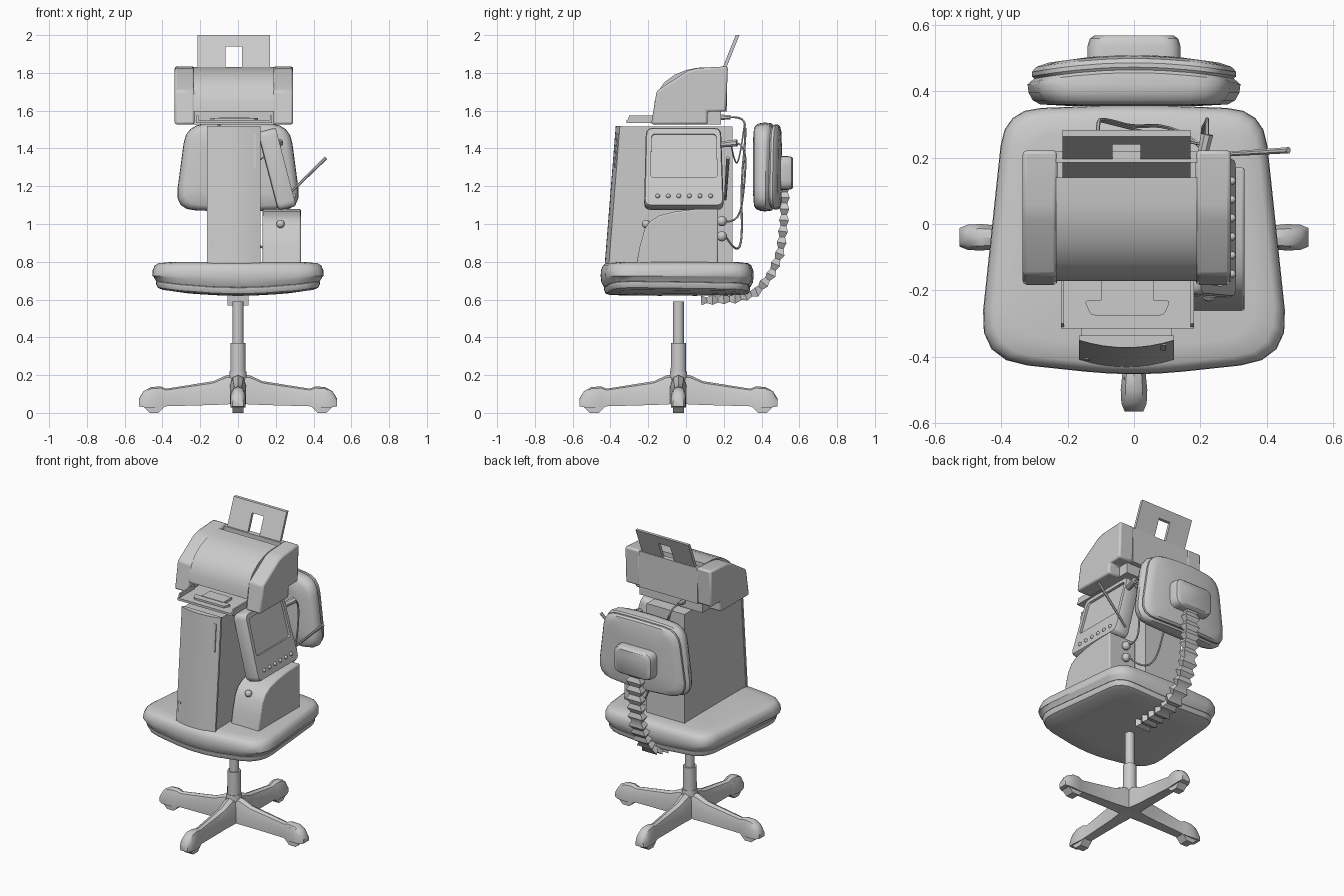
import bpy, bmesh, math
from mathutils import Vector, Matrix

if "Cube" in bpy.data.objects:
    bpy.data.objects.remove(bpy.data.objects["Cube"])

grey = bpy.data.materials.new("plain grey")
grey.diffuse_color = (0.6, 0.6, 0.6, 1)
grey.use_nodes = True
grey.node_tree.nodes["Principled BSDF"].inputs["Base Color"].default_value = grey.diffuse_color


def finish(name, bm, bevel=0, segs=2):
    bmesh.ops.recalc_face_normals(bm, faces=bm.faces)
    me = bpy.data.meshes.new(name)
    bm.to_mesh(me)
    bm.free()
    me.materials.append(grey)
    ob = bpy.data.objects.new(name, me)
    bpy.context.collection.objects.link(ob)
    if bevel:
        m = ob.modifiers.new("bevel", 'BEVEL')
        m.width, m.segments = bevel, segs
    return ob


def loft(name, rings, bevel=0, segs=2):
    """Skin a list of equal-length closed rings and cap both ends."""
    bm = bmesh.new()
    vs = [[bm.verts.new(p) for p in r] for r in rings]
    n = len(vs[0])
    for a, b in zip(vs, vs[1:]):
        for i in range(n):
            j = (i + 1) % n
            bm.faces.new((a[i], a[j], b[j], b[i]))
    bm.faces.new(vs[0])
    bm.faces.new(vs[-1])
    return finish(name, bm, bevel, segs)


def extrude(name, profile, x0, x1, bevel=0, segs=2):
    return loft(name, [[(x, y, z) for y, z in profile] for x in (x0, x1)], bevel, segs)


def box(name, x, y, z, bevel=0):
    return extrude(name, [(y[0], z[0]), (y[1], z[0]), (y[1], z[1]), (y[0], z[1])], x[0], x[1], bevel)


def rounded(poly, cuts, n=4):
    """Polygon with each corner replaced by a curve that starts cut away from it."""
    out = []
    for i, p in enumerate(poly):
        p = Vector(p)
        a, b = Vector(poly[i - 1]), Vector(poly[(i + 1) % len(poly)])
        a, b = p + (a - p).normalized() * cuts[i], p + (b - p).normalized() * cuts[i]
        for k in range(n + 1):
            t = k / n
            out.append(a * (1 - t) ** 2 + p * 2 * t * (1 - t) + b * t * t)
    return out


def pad(name, outline, layers, place):
    """Stack scaled copies of an outline; place(u, v, w) gives the world point."""
    cu = (max(p.x for p in outline) + min(p.x for p in outline)) / 2
    cv = (max(p.y for p in outline) + min(p.y for p in outline)) / 2
    return loft(name, [[place(cu + (p.x - cu) * s, cv + (p.y - cv) * s, w) for p in outline]
                       for s, w in layers])


def cylinder(name, r1, r2, a, b, sides=16):
    a, b = Vector(a), Vector(b)
    q = (b - a).to_track_quat('Z', 'Y')
    ring = lambda c, r: [c + q @ Vector((r * math.cos(t), r * math.sin(t), 0))
                         for t in (2 * math.pi * (i + .5) / sides for i in range(sides))]
    return loft(name, [ring(a, r1), ring(b, r2)])


def ball(name, c, r):
    bm = bmesh.new()
    bmesh.ops.create_uvsphere(bm, u_segments=12, v_segments=8, radius=r, matrix=Matrix.Translation(c))
    return finish(name, bm)


def cable(name, pts, r=0.006):
    cu = bpy.data.curves.new(name, 'CURVE')
    cu.dimensions, cu.bevel_depth, cu.bevel_resolution, cu.resolution_u = '3D', r, 1, 4
    sp = cu.splines.new('NURBS')
    sp.points.add(len(pts) - 1)
    for p, co in zip(sp.points, pts):
        p.co = (*co, 1)
    sp.use_endpoint_u, sp.order_u = True, 3
    cu.materials.append(grey)
    ob = bpy.data.objects.new(name, cu)
    bpy.context.collection.objects.link(ob)
    bpy.ops.object.select_all(action='DESELECT')
    ob.select_set(True)
    bpy.context.view_layer.objects.active = ob
    bpy.ops.object.convert(target='MESH')


# Four-legged base with casters
CY = -0.04
cylinder("column_sleeve", .042, .04, (0, CY, .2), (0, CY, .37))
cylinder("column_rod", .029, .029, (0, CY, .37), (0, CY, .59))
cylinder("base_hub", .06, .045, (0, CY, .05), (0, CY, .22))
leg = [(0, .045, .2, .05), (.06, .043, .2, .045), (.13, .036, .168, .042), (.38, .028, .128, .035),
       (.41, .035, .14, .028), (.46, .04, .137, .028), (.5, .038, .115, .03), (.525, .028, .075, .035)]
for i in range(4):
    rot = Matrix.Translation((0, CY, 0)) @ Matrix.Rotation(i * math.pi / 2, 4, 'Z')
    rings = [[rot @ Vector(p) for p in ((r, -w, b), (r, -w, b + (t - b) * .6), (r, -w * .65, b + (t - b) * .92),
              (r, 0, t), (r, w * .65, b + (t - b) * .92), (r, w, b + (t - b) * .6), (r, w, b))]
             for r, w, t, b in leg]
    loft(f"base_leg_{i + 1}", rings)
    cylinder(f"caster_{i + 1}", .062, .062, rot @ Vector((.445, -.03, .057)), rot @ Vector((.445, .03, .057)), 8)

# Seat cushion and shell, both curving up toward the sides
seat = rounded([(.39, .345), (0, .36), (-.39, .345), (-.47, -.41), (0, -.46), (.47, -.41)],
               [.11, .1, .11, .15, .15, .15])
sag = lambda x, y, z: (x, y, z + (.035 * (x / .45) ** 2 if z < .7 else 0))
pad("seat_cushion", seat, [(.9, .66), (.955, .665), (.99, .69), (1, .725), (.995, .755), (.97, .78),
                           (.93, .792), (.8, .798), (.4, .8)], sag)
pad("seat_shell", seat, [(.93, .675), (.955, .662), (.955, .65), (.935, .632), (.88, .624), (.6, .621), (.2, .62)], sag)

# Backrest cushion, shell and mount
back = rounded([(.335, 1.075), (.275, 1.525), (0, 1.54), (-.275, 1.525), (-.335, 1.075), (0, 1.065)],
               [.11, .1, .1, .1, .11, .1])
upright = lambda x, z, y: (x, y - (.03 * (x / .32) ** 2 if y > .44 else 0), z)
pad("backrest_cushion", back, [(.6, .355), (.88, .36), (.95, .372), (.99, .395), (1, .42), (.98, .455), (.93, .465)], upright)
pad("backrest_shell", back, [(.93, .462), (.96, .472), (.96, .485), (.92, .498), (.8, .505), (.4, .508)], upright)
mount = rounded([(.14, 1.18), (.14, 1.36), (-.14, 1.36), (-.14, 1.18)], [.05] * 4)
pad("backrest_mount", mount, [(1, .48), (1, .535), (.95, .558), (.85, .567)], lambda x, z, y: (x, y, z))

# Pleated sleeve running from the backrest down to below the seat
path = [Vector(p) for p in ((.525, 1.2), (.518, 1.0), (.5, .85), (.45, .73), (.375, .64), (.27, .605), (.08, .595))]
lens = [(b - a).length for a, b in zip(path, path[1:])]
rings, steps = [], 30
for k in range(steps + 1):
    d = sum(lens) * k / steps
    i = 0
    while i < len(lens) - 1 and d > lens[i]:
        d -= lens[i]
        i += 1
    c = path[i].lerp(path[i + 1], d / lens[i])
    t = (path[i + 1] - path[i]).normalized()
    n = Vector((-t.y, t.x))
    w, h = ((.055, .026), (.036, .015))[k % 2]
    rings.append([(sx * w, c.x + n.x * sy * h, c.y + n.y * sy * h)
                  for sx, sy in ((-1, -1), (1, -1), (1, 1), (-1, 1))])
loft("pleated_sleeve", rings)

# Computer tower: body, bowed front panel, small front details
extrude("tower_body", [(-.4, .79), (-.343, 1.515), (.245, 1.515), (.245, .79)], -.16, .115)


def bezel(yb, ye, z):
    arc = [(-.0225 + .1425 * t, ye - .022 * (1 - t * t), z) for t in [1 - k / 4 for k in range(9)]]
    return [(-.165, yb, z), (.12, yb, z)] + arc


loft("tower_front_panel", [bezel(-.395, -.408, .79), bezel(-.335, -.35, 1.52)])
for name, x, y, z, w, h in (("tower_grip", .088, -.371, 1.39, .008, .09), ("tower_badge", -.14, -.408, .89, .008, .035)):
    box(name, (x - w, x + w), (y - .002, y + .006), (z - h, z + h)).data.transform(
        Matrix.Translation((0, y, z)) @ Matrix.Rotation(-.078, 4, 'X') @ Matrix.Translation((0, -y, -z)))

# Curved-front box beside the tower, with knob and rear plugs
extrude("side_box", [(-.262, .79), (-.245, .88), (-.22, .97), (-.19, 1.015), (-.14, 1.045), (-.06, 1.065),
                     (.04, 1.078), (.17, 1.08), (.17, .79)], .13, .333, .008)
ball("side_box_knob", (.225, -.212, 1.0), .022)
for i, z in enumerate((1.015, .935)):
    ball(f"side_box_plug_{i + 1}", (.22, .19, z), .027)

# Monitor leaning against the tower, screen facing right
up, out = Vector((-.253, 0, .967)), Vector((.967, 0, .253))
tilt = lambda y, v, w: Vector((.308, y, 1.095)) + up * v + out * w
case = rounded([(-.222, 0), (.2, 0), (.185, .43), (-.212, .43)], [.035] * 4, 3)
glass = rounded([(-.187, .155), (.165, .155), (.16, .395), (-.182, .395)], [.02] * 4, 3)
shrink = lambda s, w: [tilt(-.01 + (p.x + .01) * s, .215 + (p.y - .215) * s, w) for p in case]
loft("monitor", [shrink(.9, -.1), shrink(.97, -.095), shrink(1, -.08), shrink(1, -.012), shrink(.975, 0),
                 [tilt(p.x, p.y, 0) for p in glass], [tilt(p.x, p.y, -.014) for p in glass]])
for i in range(6):
    ball(f"monitor_button_{i + 1}", tilt(-.15 + i * .056, .055, .001), .012)

# Rod sticking out sideways behind the monitor
cylinder("side_rod", .007, .01, (.24, .208, 1.13), (.465, .222, 1.35), 8)

# Printer: end caps, curved middle, rear wall, foot
cap = [(-.185, 1.527), (-.155, 1.705), (.01, 1.812), (.06, 1.825), (.222, 1.835), (.212, 1.595), (.115, 1.595), (.115, 1.527)]
extrude("printer_left_cap", cap, -.335, -.23, .012)
extrude("printer_right_cap", cap, .185, .292, .012)
extrude("printer_cover", [(-.172, 1.595), (-.166, 1.65), (-.15, 1.7), (-.115, 1.75), (-.06, 1.79), (0, 1.815),
                          (.06, 1.827), (.14, 1.83), (.14, 1.595)], -.235, .19)
box("printer_rear_wall", (-.235, .19), (.185, .218), (1.595, 1.83))
box("printer_inner_floor", (-.235, .19), (.1, .2), (1.595, 1.63))
box("printer_foot", (-.25, .21), (-.08, .185), (1.527, 1.6))

# Paper support leaning back, made around an open window
for name, x0, x1, z0, z1 in (("left", -.215, -.065, 1.65, 2.0), ("right", .02, .17, 1.65, 2.0),
                             ("top", -.065, .02, 1.94, 2.0), ("bottom", -.065, .02, 1.65, 1.82)):
    yy = lambda z: .195 + (z - 1.83) * .4
    extrude(f"paper_support_{name}", [(yy(z0), z0), (yy(z0) + .02, z0), (yy(z1) + .02, z1), (yy(z1), z1)], x0, x1)

# Output tray with side lips and paper stop
box("tray_floor", (-.22, .18), (-.315, -.08), (1.535, 1.55))
for name, x in (("left", -.22), ("right", .17)):
    extrude(f"tray_{name}_lip", [(-.315, 1.535), (-.3, 1.575), (-.15, 1.575), (-.15, 1.535)], x, x + .01)
stop = rounded([(-.15, -.23), (-.13, -.275), (.09, -.275), (.11, -.23)], [.012] * 4, 2)
loft("tray_stop", [[(p.x, p.y, z) for p in stop] for z in (1.545, 1.562)])
box("tray_slide", (-.1, .06), (-.235, -.15), (1.548, 1.565))

# Plugs and cables at the back
cylinder("printer_plug", .016, .012, (-.11, .18, 1.565), (-.11, .235, 1.565), 8)
cable("printer_cable", [(-.11, .23, 1.565), (-.11, .3, 1.57), (-.1, .32, 1.5), (0, .29, 1.2),
                        (.08, .3, .9), (.18, .26, .85), (.22, .21, .935)])
cylinder("monitor_plug", .016, .02, (.2, .18, 1.42), (.22, .27, 1.43), 8)
cable("monitor_cable", [(.22, .265, 1.43), (.22, .32, 1.42), (.22, .31, 1.2), (.2, .28, 1.0), (.22, .2, 1.015)])
cable("linking_cable", [(-.1, .31, 1.53), (.02, .28, 1.3), (.15, .25, 1.35), (.2, .24, 1.42)], .004)

# Smooth shading with crisp edges
bpy.ops.object.select_all(action='SELECT')
bpy.context.view_layer.objects.active = bpy.context.selected_objects[0]
bpy.ops.object.shade_smooth_by_angle(angle=math.radians(35))
